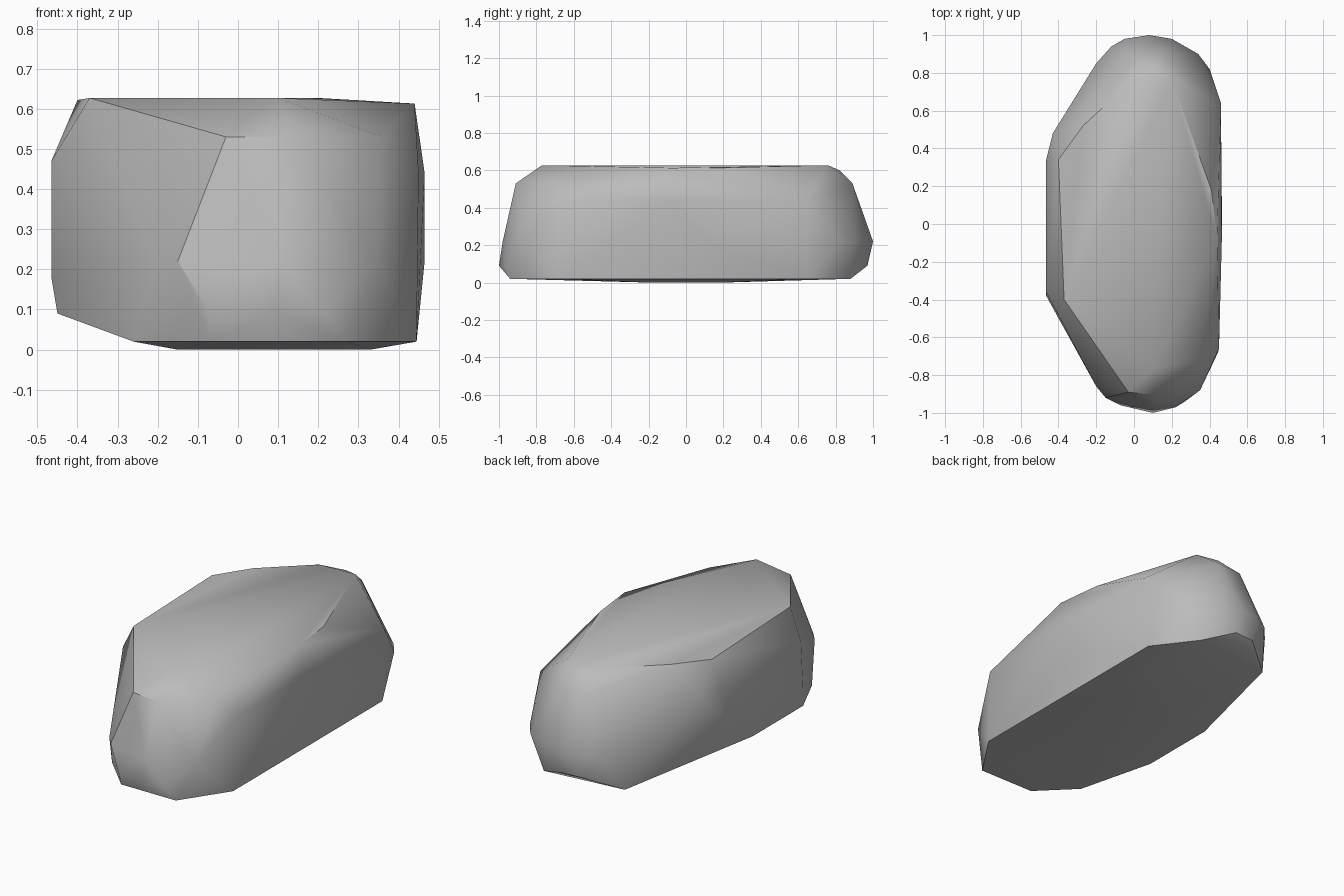
import bpy
import bmesh
import math

default_cube = bpy.data.objects.get("Cube")
if default_cube:
    bpy.data.objects.remove(default_cube, do_unlink=True)

# One plain stone colour
stone_colour = (0.5, 0.5, 0.5, 1.0)
stone = bpy.data.materials.new("grey stone")
stone.use_nodes = True
stone.diffuse_color = stone_colour
stone.node_tree.nodes["Principled BSDF"].inputs["Base Color"].default_value = stone_colour

bm = bmesh.new()


def corners(height, *outline):
    """Add chipped corners of the boulder at one height (hundredths of a unit)."""
    for x, y in outline:
        bm.verts.new((x / 100, y / 100, height / 100))


# Flat top
corners(62.7, (-2, 75), (-27, 52), (-37, -40), (10, -77), (20, 76))
corners(62.2, (-40, 34), (-39, 10))
corners(61.3, (44, -8), (41, 18))

# Shoulders around the top
corners(60, (10, 82))
corners(53, (13, -91), (-3, -89), (36, -72), (15, 89), (0, 88))
corners(47, (-46.5, -36), (-46.5, 34), (-43, 48))
corners(44, (45, -66), (46, 64), (46.5, -8))

# Widest belt of the ends and sides
corners(22, (8, 100), (20, 98), (34, 90), (40, 82), (-5, 98), (-12, 94), (-20, 85),
        (35, -88), (10, -98), (-15, -92), (-20, -86), (46.5, 10))
corners(18, (-46.5, -38), (-46.5, 20))

# Undercut edge
corners(9, (10, -100), (-7, -96), (22, -97), (10, 97), (-2, 96), (-45, -40), (-45, 5))

# Underside, bulging slightly to the ground
corners(2, (27, -94), (-7, -94), (44.5, -68), (44.5, 65), (27, 88),
        (-20, 83), (-26, -75))
corners(0, (33, -20), (33, 20), (-15, -20), (-15, 20))

# Wrap the corners in a tight faceted skin and drop unused points
hull = bmesh.ops.convex_hull(bm, input=bm.verts)
loose = [v for v in bm.verts if not v.link_faces]
bmesh.ops.delete(bm, geom=loose, context="VERTS")
bmesh.ops.dissolve_limit(bm, angle_limit=math.radians(1),
                         verts=bm.verts, edges=bm.edges)
bmesh.ops.recalc_face_normals(bm, faces=bm.faces)

mesh = bpy.data.meshes.new("boulder")
bm.to_mesh(mesh)
bm.free()
mesh.materials.append(stone)
boulder = bpy.data.objects.new("boulder", mesh)
bpy.context.collection.objects.link(boulder)

# Soft facets with the strongest breaks kept sharp
bpy.ops.object.select_all(action="DESELECT")
boulder.select_set(True)
bpy.context.view_layer.objects.active = boulder
bpy.ops.object.shade_smooth_by_angle(angle=math.radians(35))
